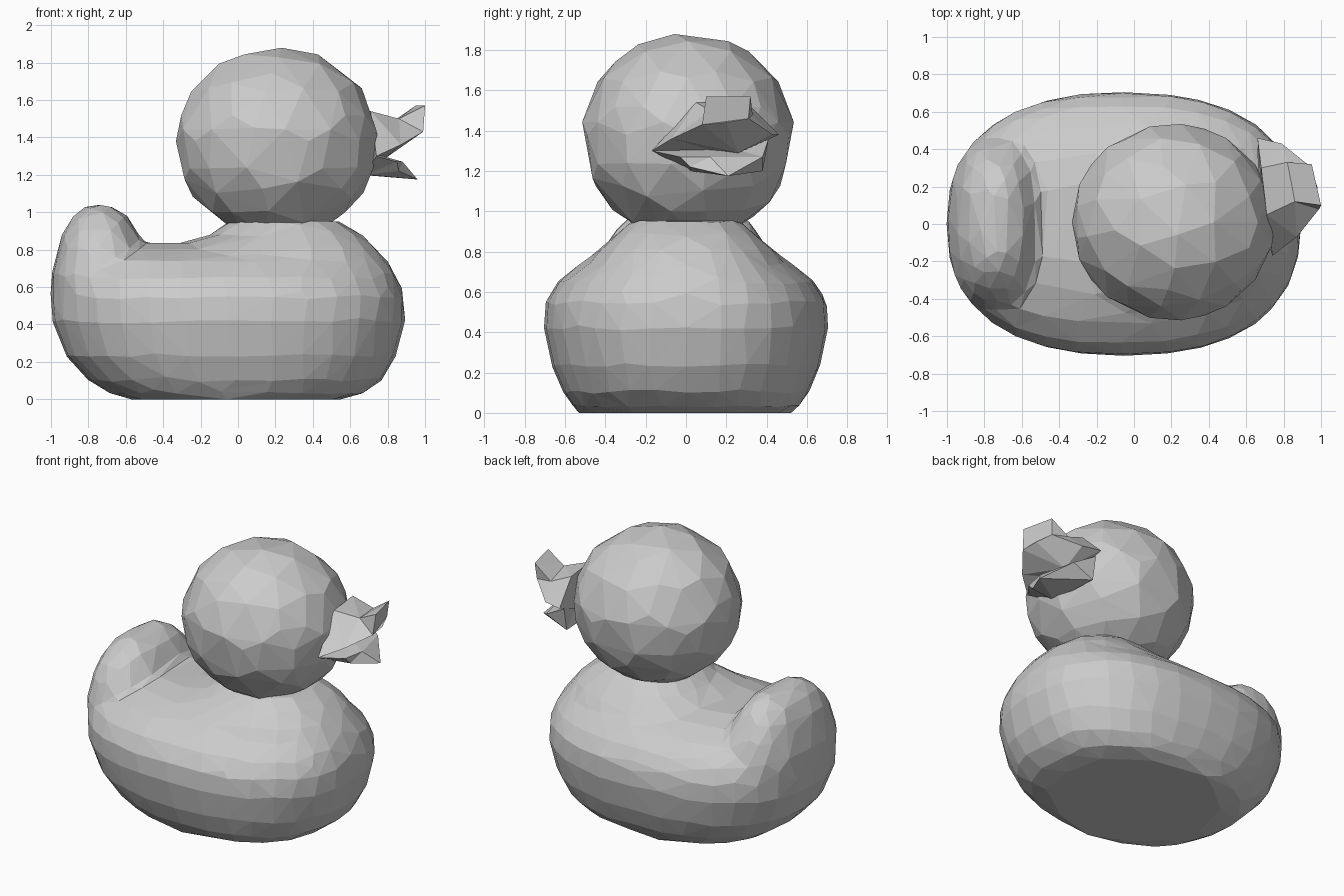
import bpy, bmesh
from math import cos, sin, pi

if "Cube" in bpy.data.objects:
    bpy.data.objects.remove(bpy.data.objects["Cube"])


def make_object(name, bm):
    bmesh.ops.recalc_face_normals(bm, faces=bm.faces)
    mesh = bpy.data.meshes.new(name)
    bm.to_mesh(mesh)
    bm.free()
    obj = bpy.data.objects.new(name, mesh)
    bpy.context.collection.objects.link(obj)
    return obj


def bridge(bm, loops):
    """Skin a stack of vertex loops and cap both ends."""
    rings = [[bm.verts.new(p) for p in loop] for loop in loops]
    n = len(rings[0])
    for a, b in zip(rings, rings[1:]):
        for i in range(n):
            j = (i + 1) % n
            bm.faces.new((a[i], a[j], b[j], b[i]))
    bm.faces.new(rings[0][::-1])
    bm.faces.new(rings[-1])


def oval(z, x0, x1, half_width, n=32, power=2.4):
    """Horizontal rounded outline spanning x0..x1."""
    def sq(v):
        return (1 if v >= 0 else -1) * abs(v) ** (2 / power)
    return [((x0 + x1) / 2 + (x1 - x0) / 2 * sq(cos(2 * pi * i / n)),
             half_width * sq(sin(2 * pi * i / n)), z) for i in range(n)]


def bake(obj):
    bpy.ops.object.select_all(action='DESELECT')
    bpy.context.view_layer.objects.active = obj
    obj.select_set(True)
    bpy.ops.object.convert(target='MESH')


# Body: hull, neck mound and upturned tail, fused and faceted
bm = bmesh.new()
hull = [(0, -.57, .56, .48), (.03, -.69, .67, .56), (.1, -.80, .77, .61),
        (.23, -.92, .845, .665), (.42, -.995, .895, .705), (.55, -1.005, .89, .70),
        (.65, -1.0, .855, .64), (.74, -.97, .80, .53), (.80, -.80, .74, .39),
        (.835, -.70, .65, .22)]
mound = [(.65, -.5, .80, .55), (.80, -.42, .75, .45),
         (.88, -.14, .66, .35), (.955, -.05, .54, .27)]
tail = [(.5, -.98, -.4, .48), (.65, -1.0, -.43, .47), (.80, -.965, -.49, .42),
        (.90, -.935, -.54, .36), (.98, -.885, -.59, .28), (1.04, -.80, -.68, .18)]
for profile in (hull, mound, tail):
    bridge(bm, [oval(*p) for p in profile])
body = make_object("body", bm)
remesh = body.modifiers.new("fuse", 'REMESH')
remesh.mode = 'VOXEL'
remesh.voxel_size = 0.035
smooth = body.modifiers.new("soften", 'SMOOTH')
smooth.iterations = 5
facets = body.modifiers.new("facets", 'DECIMATE')
facets.ratio = 0.036
bake(body)
for v in body.data.vertices:
    if v.co.z < 0.02:
        v.co.z = 0

# Head: faceted ball, a little fuller below
bm = bmesh.new()
bmesh.ops.create_icosphere(bm, subdivisions=3, radius=1)
for v in bm.verts:
    drop = .50 if v.co.z > 0 else .525
    v.co = (.21 + .542 * v.co.x, .01 + .525 * v.co.y, 1.38 + drop * v.co.z)
head = make_object("head", bm)
head.modifiers.new("facets", 'DECIMATE').ratio = 0.6
bake(head)

# Upper beak: flares upward to a blunt tip, turned slightly to one side
bm = bmesh.new()
bridge(bm, [
    [(.74, -.17, 1.30), (.71, .05, 1.54), (.68, .30, 1.54), (.66, .46, 1.38), (.68, .20, 1.28)],
    [(.87, -.07, 1.36), (.86, .12, 1.50), (.82, .33, 1.48), (.79, .43, 1.38), (.79, .26, 1.29)],
    [(.99, .08, 1.43), (1.0, .10, 1.57), (.95, .32, 1.57), (.94, .31, 1.46), (.98, .20, 1.44)]])
bmesh.ops.triangulate(bm, faces=bm.faces)
make_object("upper_beak", bm)

# Lower beak: short drooping wedge
bm = bmesh.new()
bridge(bm, [
    [(.74, -.17, 1.30), (.70, .20, 1.32), (.66, .41, 1.36), (.66, .38, 1.20), (.68, .02, 1.20)],
    [(.85, -.03, 1.27), (.88, .12, 1.27), (.82, .38, 1.27), (.96, .21, 1.175), (.86, .02, 1.22)]])
bmesh.ops.triangulate(bm, faces=bm.faces)
make_object("lower_beak", bm)
